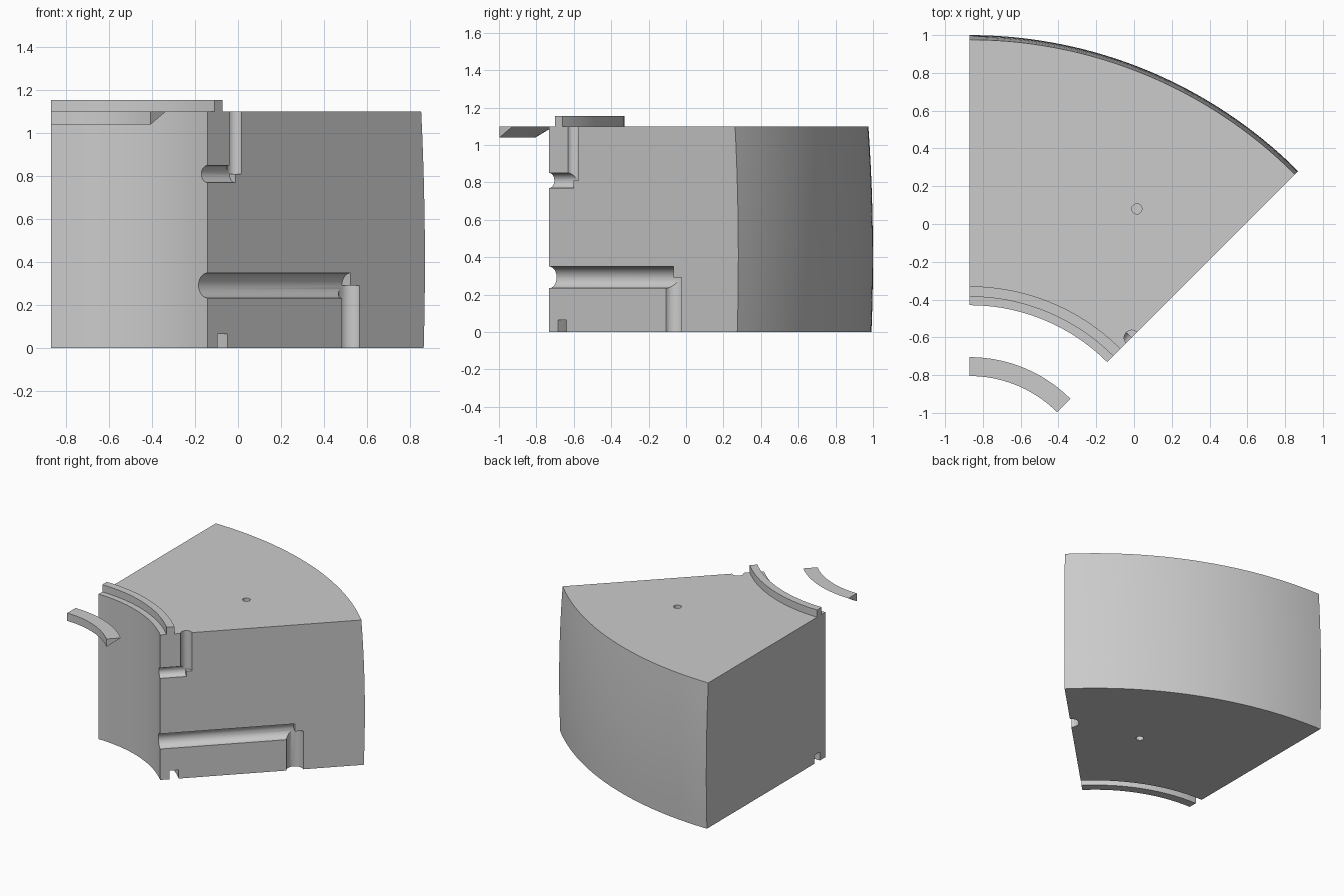
import bpy, bmesh
from math import sin, cos, pi, radians
from mathutils import Matrix, Vector

cube = bpy.data.objects.get("Cube")
if cube:
    bpy.data.objects.remove(cube, do_unlink=True)

AXIS = Vector((-0.87, -1.46, 0))      # shared centre of every arc
SIDE = Vector((cos(pi / 4), sin(pi / 4), 0))
HEIGHT = 1.1

grey = bpy.data.materials.new("plain grey")
grey.use_nodes = True
grey.diffuse_color = (0.6, 0.6, 0.6, 1)
grey.node_tree.nodes["Principled BSDF"].inputs["Base Color"].default_value = (0.6, 0.6, 0.6, 1)


def make_object(name, bm):
    bmesh.ops.recalc_face_normals(bm, faces=bm.faces)
    mesh = bpy.data.meshes.new(name)
    bm.to_mesh(mesh)
    bm.free()
    mesh.materials.append(grey)
    obj = bpy.data.objects.new(name, mesh)
    bpy.context.collection.objects.link(obj)
    return obj


def sector(name, profile, steps=40):
    """Sweep a closed (radius, height) profile through an eighth turn."""
    bm = bmesh.new()
    rings = []
    for i in range(steps + 1):
        a = radians(45 + 45 * i / steps)
        rings.append([bm.verts.new(AXIS + Vector((r * cos(a), r * sin(a), z)))
                      for r, z in profile])
    n = len(profile)
    for a, b in zip(rings, rings[1:]):
        for j in range(n):
            k = (j + 1) % n
            bm.faces.new((a[j], a[k], b[k], b[j]))
    bm.faces.new(rings[0])
    bm.faces.new(rings[-1])
    return make_object(name, bm)


def cut_cylinder(target, start, end, radius):
    """Drill a round bore from start to end out of the target."""
    start, end = Vector(start), Vector(end)
    span = end - start
    turn = span.to_track_quat('Z', 'Y').to_matrix().to_4x4()
    bm = bmesh.new()
    bmesh.ops.create_cone(
        bm, cap_ends=True, segments=32, radius1=radius, radius2=radius, depth=span.length,
        matrix=Matrix.Translation((start + end) / 2) @ turn @ Matrix.Rotation(pi / 32, 4, 'Z'))
    cutter = make_object("bore_cutter", bm)
    cutter.hide_render = True
    mod = target.modifiers.new("bore", 'BOOLEAN')
    mod.operation = 'DIFFERENCE'
    mod.solver = 'EXACT'
    mod.object = cutter
    bpy.context.view_layer.objects.active = target
    bpy.ops.object.modifier_apply(modifier=mod.name)
    bpy.data.objects.remove(cutter, do_unlink=True)


# Block profile: locating groove below, bulging outer wall, locating rib on top
outer_wall = [(2.46 - 0.05 * (z - 0.4) ** 2, z)
              for z in (HEIGHT * i / 10 for i in range(11))]
block = sector("wedge_block",
               [(1.03, 0), (1.096, 0), (1.096, 0.065), (1.16, 0.065), (1.16, 0)]
               + outer_wall
               + [(1.13, HEIGHT), (1.13, 1.155), (1.075, 1.155), (1.075, HEIGHT), (1.03, HEIGHT)])

# Half-round elbow channels on the slanted side: radius, height, reach, open end
for radius, height, reach, mouth in ((0.058, 0.292, 1.972, -0.1), (0.04, 0.81, 1.213, 1.2)):
    level = AXIS + Vector((0, 0, height))
    elbow = level + SIDE * reach
    cut_cylinder(block, level + SIDE * 0.9, elbow, radius)
    cut_cylinder(block, elbow, (elbow.x, elbow.y, mouth), radius)

# Blind pin holes in the top and bottom
for inner, outer in ((HEIGHT - 0.07, HEIGHT + 0.1), (0.07, -0.1)):
    cut_cylinder(block, (0.015, 0.08, inner), (0.015, 0.08, outer), 0.027)

# Separate bevelled strip in front of the block
strip = sector("bevelled_strip", [(0.655, 1.04), (0.755, HEIGHT), (0.655, HEIGHT)])

for obj in (block, strip):
    bpy.ops.object.select_all(action='DESELECT')
    obj.select_set(True)
    bpy.context.view_layer.objects.active = obj
    bpy.ops.object.shade_smooth_by_angle(angle=radians(25))
